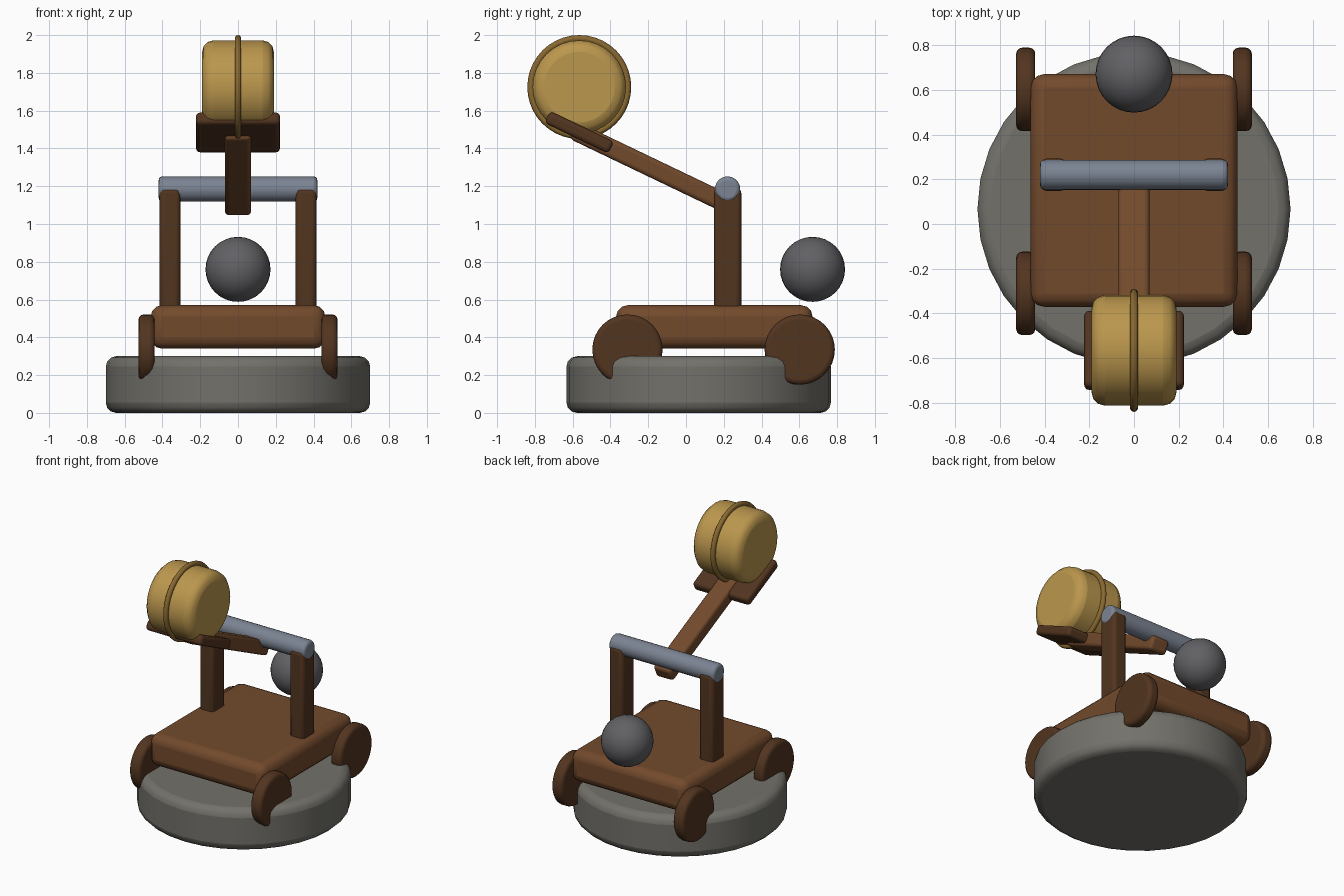
import bpy, math

if "Cube" in bpy.data.objects:
    bpy.data.objects.remove(bpy.data.objects["Cube"])

X_AXIS = (0, math.pi / 2, 0)
TILT = math.radians(-25.6)


def material(name, rgb):
    m = bpy.data.materials.new(name)
    m.diffuse_color = (*rgb, 1)
    m.use_nodes = True
    m.node_tree.nodes["Principled BSDF"].inputs["Base Color"].default_value = m.diffuse_color
    return m


STONE = material("stone", (0.17, 0.165, 0.145))
WOOD = material("wood", (0.17, 0.068, 0.025))
DARK = material("dark_wood", (0.085, 0.035, 0.014))
STEEL = material("steel", (0.20, 0.23, 0.29))
IRON = material("iron", (0.12, 0.12, 0.13))
BRASS = material("gold", (0.50, 0.31, 0.075))
RIM = material("dark_gold", (0.25, 0.14, 0.03))


def finish(name, mat, bevel=0, segments=3):
    ob = bpy.context.object
    ob.name = name
    ob.data.materials.append(mat)
    if bevel:
        bpy.ops.object.transform_apply(location=False, rotation=False, scale=True)
        mod = ob.modifiers.new("rounded_edges", 'BEVEL')
        mod.width, mod.segments = bevel, segments
        mod.limit_method, mod.angle_limit = 'ANGLE', math.radians(40)
    bpy.ops.object.shade_smooth_by_angle(angle=math.radians(40))
    return ob


def box(name, loc, size, mat, bevel, rot=(0, 0, 0)):
    bpy.ops.mesh.primitive_cube_add(size=1, location=loc, rotation=rot)
    bpy.context.object.scale = size
    return finish(name, mat, bevel)


def cylinder(name, loc, radius, depth, mat, bevel, rot=(0, 0, 0), sides=32):
    bpy.ops.mesh.primitive_cylinder_add(vertices=sides, radius=radius, depth=depth,
                                        location=loc, rotation=rot)
    return finish(name, mat, bevel)


# Stone base and wooden chassis
cylinder("base_disc", (0, 0.067, 0.15), 0.70, 0.30, STONE, 0.055)
box("chassis", (0, 0.15, 0.455), (0.925, 1.04, 0.23), WOOD, 0.06)

# Wheels and uprights, both sides
for side, s in (("left", -1), ("right", 1)):
    for end, y in (("front", -0.31), ("back", 0.602)):
        cylinder(f"{end}_{side}_wheel", (s * 0.484, y, 0.335), 0.186, 0.085, DARK, 0.025, X_AXIS)
    box(f"{side}_upright", (s * 0.36, 0.22, 0.855), (0.11, 0.145, 0.67), DARK, 0.025)

# Crossbar
cylinder("crossbar", (0, 0.22, 1.185), 0.067, 0.84, STEEL, 0.02, X_AXIS, 24)

# Throwing arm with its plate
box("throwing_arm", (0, -0.165, 1.29), (0.14, 0.95, 0.10), WOOD, 0.022, (TILT, 0, 0))
box("arm_plate", (0, -0.565, 1.485), (0.445, 0.375, 0.07), DARK, 0.022, (TILT, 0, 0))

# Drum payload with a rim around its middle
cylinder("drum", (0, -0.565, 1.725), 0.247, 0.38, BRASS, 0.06, X_AXIS)
bpy.ops.mesh.primitive_torus_add(major_radius=0.257, minor_radius=0.018, major_segments=40,
                                 minor_segments=10, location=(0, -0.565, 1.725), rotation=X_AXIS)
finish("drum_rim", RIM)

# Counterweight ball
bpy.ops.mesh.primitive_uv_sphere_add(segments=32, ring_count=16, radius=0.172,
                                     location=(0, 0.67, 0.76))
finish("counterweight_ball", IRON)
